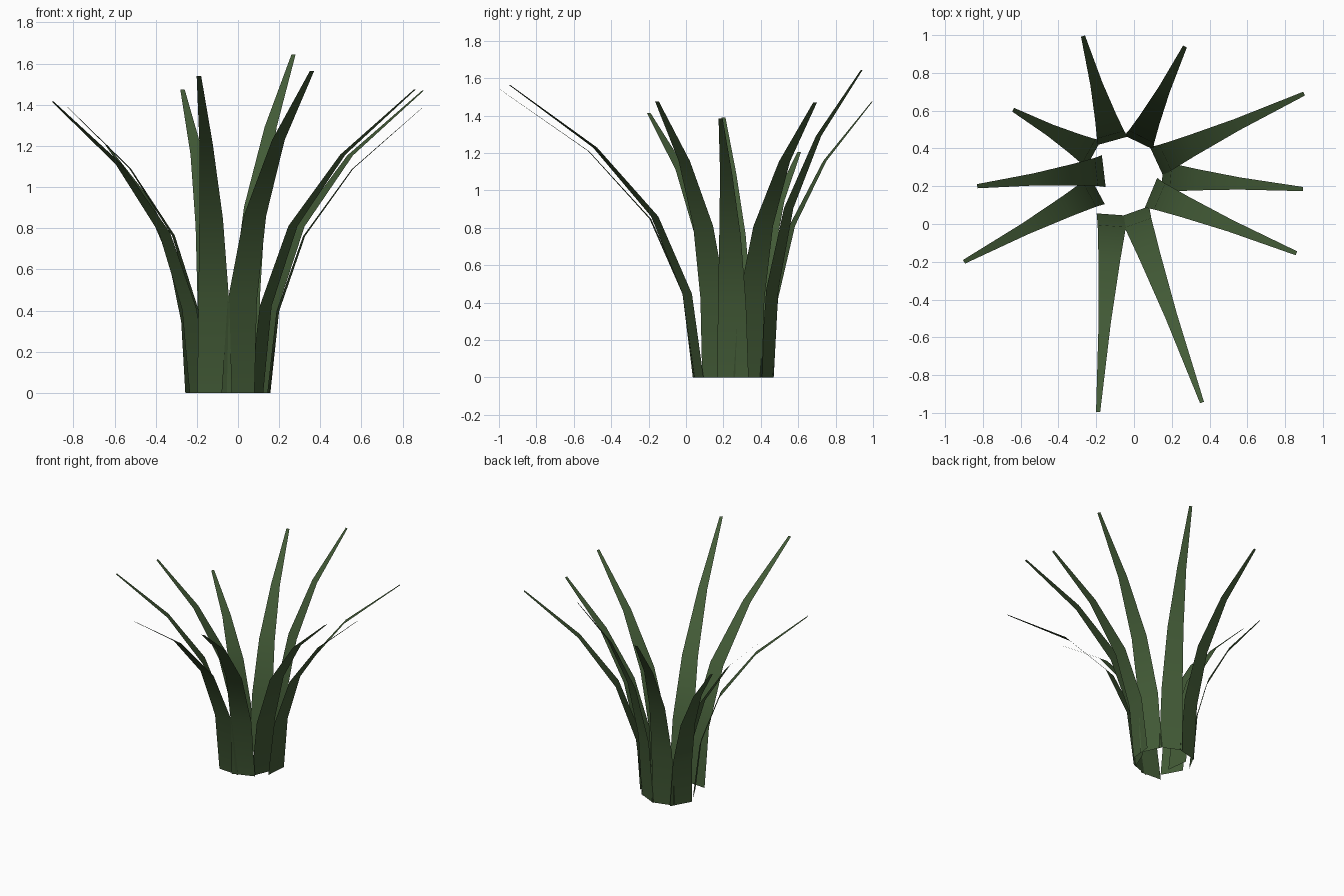
import bpy
from mathutils import Vector

if "Cube" in bpy.data.objects:
    bpy.data.objects.remove(bpy.data.objects["Cube"])

# single leaf green
green = bpy.data.materials.new("leaf green")
green.diffuse_color = (0.056, 0.105, 0.038, 1)
green.use_nodes = True
green.node_tree.nodes["Principled BSDF"].inputs["Base Color"].default_value = green.diffuse_color

# shared blade shape: (share of outward reach, share of height, full width)
ROWS = [(0.0, 0.0, 0.17), (0.058, 0.286, 0.15), (0.23, 0.55, 0.115),
        (0.545, 0.785, 0.065), (1.0, 1.0, 0.022)]

# each blade: base centre x, y, then tip x, y, z
BLADES = [
    (-0.113, 0.05, -0.19, -0.995, 1.54),
    (0.00, 0.065, 0.36, -0.945, 1.565),
    (0.09, 0.165, 0.86, -0.155, 1.475),
    (0.15, 0.25, 0.895, 0.185, 1.385),
    (0.12, 0.33, 0.90, 0.69, 1.47),
    (0.025, 0.432, 0.27, 0.94, 1.645),
    (-0.115, 0.44, -0.27, 0.995, 1.475),
    (-0.215, 0.37, -0.64, 0.605, 1.205),
    (-0.16, 0.28, -0.83, 0.20, 1.39),
    (-0.195, 0.18, -0.90, -0.20, 1.415),
]


def grass_blade(name, bx, by, tx, ty, tz):
    """Thin tapering strip that arches outward from base to tip."""
    base, reach = Vector((bx, by, 0)), Vector((tx - bx, ty - by, 0))
    side = Vector((-reach.y, reach.x, 0)).normalized()
    verts = []
    for s, h, w in ROWS:
        mid = base + reach * s + Vector((0, 0, tz * h))
        verts += [mid - side * w / 2, mid + side * w / 2]
    # front side faces outward
    faces = [(i, i + 1, i + 3, i + 2) for i in range(0, len(verts) - 2, 2)]
    mesh = bpy.data.meshes.new(name)
    mesh.from_pydata(verts, [], faces)
    mesh.materials.append(green)
    mesh.shade_smooth()
    obj = bpy.data.objects.new(name, mesh)
    bpy.context.collection.objects.link(obj)


# ring of blades
for n, blade in enumerate(BLADES, 1):
    grass_blade(f"grass_blade_{n}", *blade)
